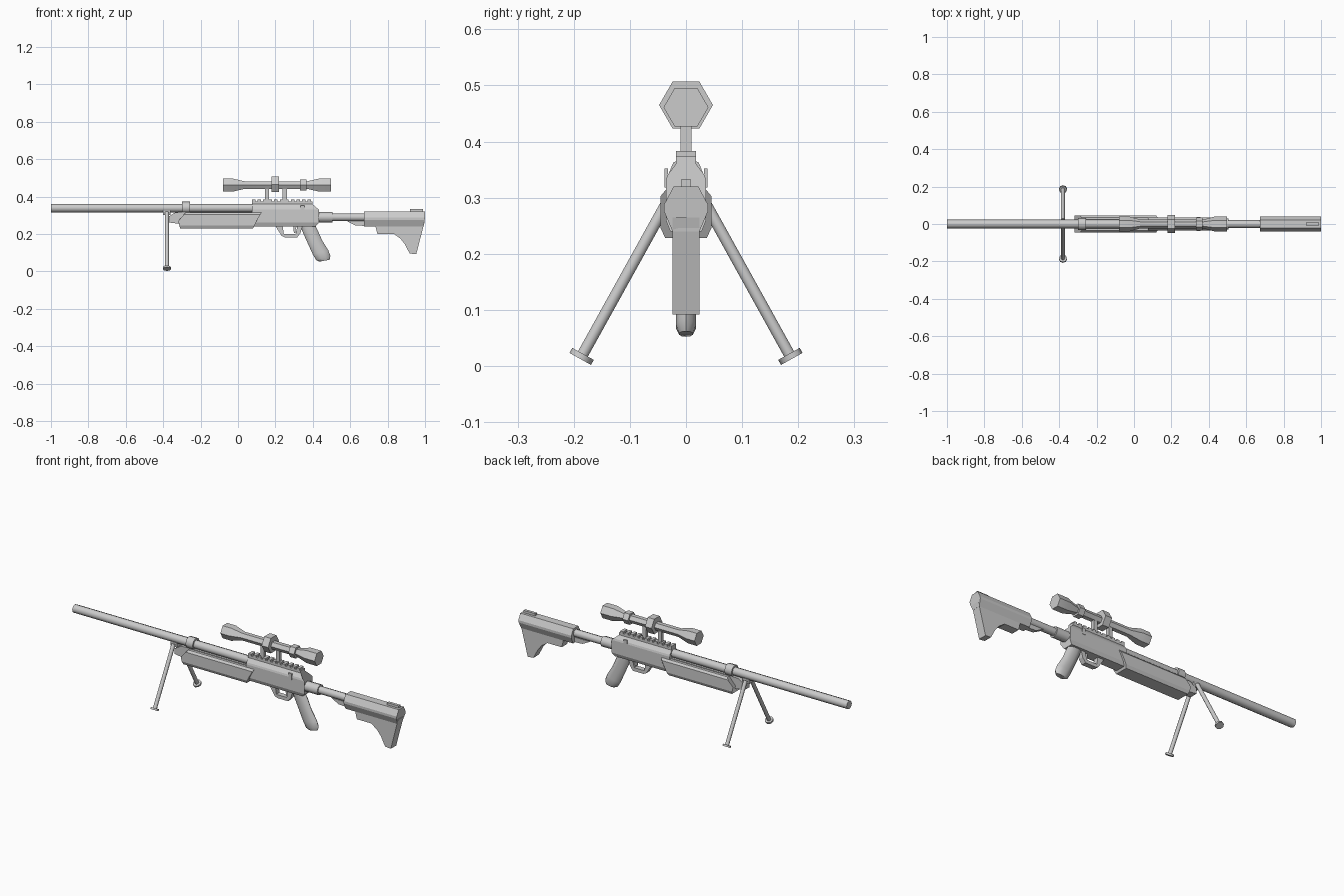
import bpy, bmesh, math
from mathutils import Vector

if "Cube" in bpy.data.objects:
    bpy.data.objects.remove(bpy.data.objects["Cube"])


def loft(name, rings, smooth=0):
    """Skin a list of equal-length point rings and cap both ends."""
    bm = bmesh.new()
    vs = [[bm.verts.new(p) for p in r] for r in rings]
    n = len(rings[0])
    for a, b in zip(vs, vs[1:]):
        for i in range(n):
            j = (i + 1) % n
            bm.faces.new((a[i], a[j], b[j], b[i]))
    bm.faces.new(vs[0][::-1])
    bm.faces.new(vs[-1])
    bmesh.ops.recalc_face_normals(bm, faces=bm.faces)
    me = bpy.data.meshes.new(name)
    bm.to_mesh(me)
    bm.free()
    ob = bpy.data.objects.new(name, me)
    bpy.context.collection.objects.link(ob)
    if smooth:
        me.shade_smooth()
        me.set_sharp_from_angle(angle=math.radians(smooth))
    return ob


def plate(name, outline, half):
    """Side outline (x, z) extruded across y."""
    return loft(name, [[(x, y, z) for x, z in outline] for y in (-half, half)])


def box(name, x0, x1, half, z0, z1):
    return plate(name, [(x0, z0), (x1, z0), (x1, z1), (x0, z1)], half)


def tube(name, stations, zc, sides, smooth=50):
    """Turned part along x from (x, radius) stations."""
    ang = [2 * math.pi * k / sides for k in range(sides)]
    return loft(name, [[(x, r * math.cos(a), zc + r * math.sin(a)) for a in ang]
                       for x, r in stations], smooth)


def rod(name, stations, sides, smooth=50):
    """Straight round part from (point, radius) stations."""
    pts = [Vector(p) for p, _ in stations]
    q = (pts[-1] - pts[0]).to_track_quat('Z', 'Y')
    ang = [2 * math.pi * k / sides for k in range(sides)]
    return loft(name, [[p + q @ Vector((r * math.cos(a), r * math.sin(a), 0)) for a in ang]
                       for p, (_, r) in zip(pts, stations)], smooth)


def bar(name, section):
    """Symmetric bar: section rows are (half width, z, front x, back x)."""
    loop = [(w, z, f, b) for w, z, f, b in section]
    loop += [(-w, z, f, b) for w, z, f, b in reversed(section)]
    return loft(name, [[(f, w, z) for w, z, f, b in loop], [(b, w, z) for w, z, f, b in loop]])


# Barrel and clamp
tube("barrel", [(-1, .023), (.09, .023)], .338, 8)
tube("barrel_band", [(-.3, .032), (-.257, .032)], .34, 8)

# Fore end
bar("fore_end", [(.037, .228, -.308, .08), (.045, .245, -.314, .088),
                 (.045, .27, -.319, .1), (.045, .303, -.288, .119), (.036, .314, -.28, .125)])
plate("fore_end_core", [(-.375, .262), (-.3, .252), (.08, .26), (.08, .318), (-.28, .318),
                        (-.335, .315), (-.375, .29)], .022)

# Receiver
bar("receiver", [(.028, .24, .075, .415), (.036, .26, .075, .432), (.036, .33, .075, .432),
                 (.033, .34, .075, .42), (.018, .36, .075, .397), (.018, .373, .075, .397)])
for i in range(11):
    x = .075 + i * .0297
    box(f"rail_tooth_{i + 1}", x, x + .018, .018, .37, .383)
for side in (-1, 1):
    port = box("side_port", .335, .355, .003, .318, .352)
    port.location.y = side * .035

# Trigger group
plate("trigger_guard", [(.198, .245), (.233, .19), (.25, .181), (.316, .181), (.334, .205),
                        (.345, .245), (.318, .245), (.308, .2), (.245, .2), (.238, .245)], .014)
plate("trigger", [(.297, .245), (.315, .245), (.308, .225), (.306, .203), (.299, .207),
                  (.296, .225)], .006)

# Pistol grip, lofted down its slanted spine: front point, back point, half width
rings = []
for fx, fz, bx, bz, w in [(.332, .245, .412, .245, .018), (.35, .2, .425, .222, .019),
                          (.375, .145, .45, .165, .018), (.4, .09, .483, .112, .019),
                          (.418, .06, .494, .082, .019), (.435, .052, .49, .062, .013)]:
    f, b = Vector((fx, 0, fz)), Vector((bx, 0, bz))
    rings.append([f.lerp(b, .5 - .5 * math.cos(a)) + Vector((0, w * math.sin(a), 0))
                  for a in [math.pi * k / 5 for k in range(10)]])
loft("pistol_grip", rings, 45)

# Stock tube
tube("stock_collar", [(.425, .029), (.505, .029)], .289, 8)
tube("stock_tube", [(.5, .021), (.7, .021)], .289, 8)
plate("stock_latch", [(.58, .27), (.69, .27), (.69, .242), (.625, .246)], .012)

# Shoulder stock
bar("stock_upper", [(.024, .24, .675, .992), (.039, .275, .675, .998), (.039, .288, .675, 1),
                    (.022, .32, .675, 1)])
plate("stock_lower", [(.675, .26), (.675, .24), (.735, .24), (.745, .2), (.833, .2), (.868, .175),
                      (.892, .145), (.918, .095), (.953, .092), (.998, .265)], .024)
box("stock_top_tab", .92, .99, .008, .315, .333)

# Telescopic sight
tube("scope_body", [(-.08, .04), (-.027, .04), (.037, .023), (.369, .023), (.433, .04), (.497, .04)],
     .461, 6, 25)
tube("scope_turret_ring", [(.178, .048), (.218, .048)], .465, 6, 0)
tube("scope_focus_ring", [(.332, .034), (.366, .034)], .461, 6, 0)
for i, x in enumerate((.155, .25)):
    box(f"scope_mount_{i + 1}", x - .011, x + .011, .01, .365, .455)

# Bipod
box("bipod_block", -.4, -.36, .02, .3, .325)
for side, label in ((-1, "front"), (1, "rear")):
    rod(f"{label}_bipod_leg", [((-.38, side * .021, .315), .0105), ((-.38, side * .185, .019), .0105)], 10)
    rod(f"{label}_bipod_foot", [((-.38, side * .1835, .0215), .022), ((-.38, side * .1885, .0125), .022)], 8)
